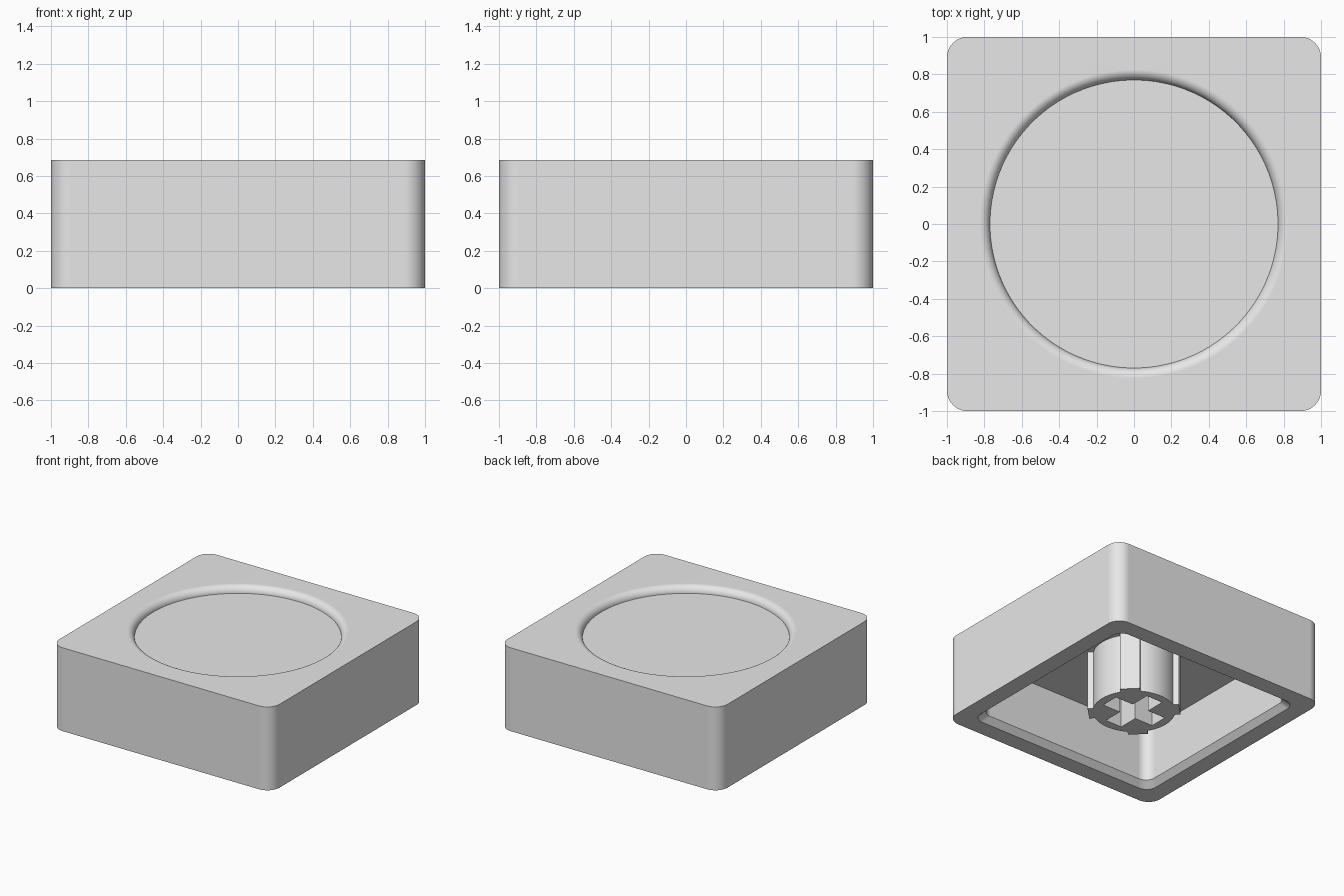
import bpy
import bmesh
from math import cos, sin, pi, radians
from mathutils import Matrix

if "Cube" in bpy.data.objects:
    bpy.data.objects.remove(bpy.data.objects["Cube"])

HEIGHT = 0.685
CEILING = 0.49
STEPS = 24          # points per quadrant

grey = bpy.data.materials.new("light_grey")
grey.use_nodes = True
grey.diffuse_color = (0.8, 0.8, 0.8, 1)
grey.node_tree.nodes["Principled BSDF"].inputs["Base Color"].default_value = (0.8, 0.8, 0.8, 1)


def ring(half, radius, z):
    """Rounded square; a circle when radius equals half."""
    points = []
    for q in range(4):
        mid = q * pi / 2 + pi / 4
        cx = (half - radius) * (1 if cos(mid) > 0 else -1)
        cy = (half - radius) * (1 if sin(mid) > 0 else -1)
        for i in range(STEPS):
            # Circles step evenly, corners reach the full quarter turn
            t = (i + 0.5) / STEPS if radius == half else i / (STEPS - 1)
            a = (q + t) * pi / 2
            points.append((cx + radius * cos(a), cy + radius * sin(a), z))
    return points


def loft(name, rings):
    """Skin a stack of rings and cap both ends."""
    bm = bmesh.new()
    loops = [[bm.verts.new(p) for p in r] for r in rings]
    for a, b in zip(loops, loops[1:]):
        n = len(a)
        for i in range(n):
            j = (i + 1) % n
            bm.faces.new((a[i], a[j], b[j], b[i]))
    bm.faces.new(loops[0][::-1])
    bm.faces.new(loops[-1])
    return finish(name, bm)


def finish(name, bm):
    bmesh.ops.recalc_face_normals(bm, faces=bm.faces)
    mesh = bpy.data.meshes.new(name)
    bm.to_mesh(mesh)
    bm.free()
    mesh.materials.append(grey)
    obj = bpy.data.objects.new(name, mesh)
    bpy.context.collection.objects.link(obj)
    return obj


def activate(obj):
    bpy.ops.object.select_all(action="DESELECT")
    obj.select_set(True)
    bpy.context.view_layer.objects.active = obj


def smooth(obj):
    activate(obj)
    bpy.ops.object.shade_smooth_by_angle(angle=radians(30))
    mod = obj.modifiers.new("Even normals", "WEIGHTED_NORMAL")
    mod.keep_sharp = True


# Hollow cap: ceiling, inner wall, chamfered rim, outer wall, rounded dish edge, dish floor
floor_radius, fillet = 0.77, 0.055
rings = [
    ring(0.815, 0.085, CEILING),
    ring(0.815, 0.085, 0.047),
    ring(0.86, 0.09, 0),
    ring(1, 0.11, 0),
    ring(1, 0.11, HEIGHT),
]
for k in range(9):
    a = k / 8 * pi / 2
    r = floor_radius + fillet * (1 - sin(a))
    rings.append(ring(r, r, HEIGHT - fillet * (1 - cos(a))))
smooth(loft("cap_shell", rings))

# Round stem under the ceiling
stem = loft("stem", [ring(0.31, 0.31, 0), ring(0.31, 0.31, CEILING + 0.02)])

# Cross-shaped socket cut into the stem
L, W = 0.24, 0.075
arm = [(L, -W), (L, W), (W, W)]
cross = []
for q in range(4):
    c, s = round(cos(q * pi / 2)), round(sin(q * pi / 2))
    cross += [(x * c - y * s, x * s + y * c) for x, y in arm]
cutter = loft("socket_cutter", [[(x, y, z) for x, y in cross] for z in (-0.1, 0.44)])
cutter.hide_render = True
activate(stem)
cut = stem.modifiers.new("Socket", "BOOLEAN")
cut.operation = "DIFFERENCE"
cut.solver = "EXACT"
cut.object = cutter
bpy.ops.object.modifier_apply(modifier=cut.name)
bpy.data.objects.remove(cutter)
smooth(stem)

# Four ribs on the diagonals of the stem
bm = bmesh.new()
for q in range(4):
    place = (Matrix.Rotation(pi / 4 + q * pi / 2, 4, "Z")
             @ Matrix.Translation((0.32, 0, CEILING / 2 + 0.005))
             @ Matrix.Diagonal((0.05, 0.15, CEILING + 0.01, 1)))
    bmesh.ops.create_cube(bm, size=1, matrix=place)
finish("stem_ribs", bm)
